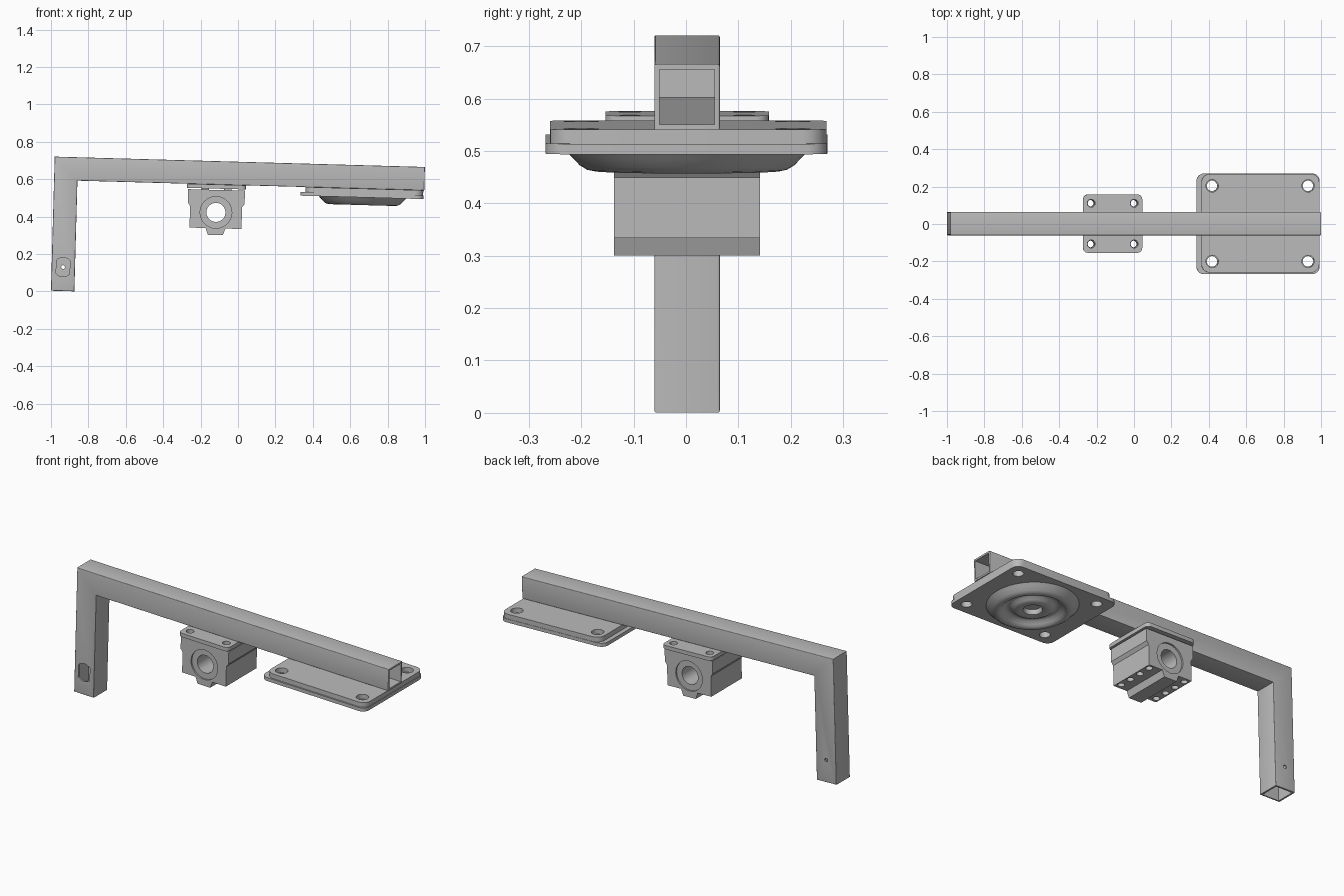
import bpy, bmesh, math
from mathutils import Matrix

cube = bpy.data.objects.get("Cube")
if cube:
    bpy.data.objects.remove(cube, do_unlink=True)

steel = bpy.data.materials.new("grey steel")
steel.use_nodes = True
GREY = (0.5, 0.5, 0.5, 1)
steel.diffuse_color = GREY
steel.node_tree.nodes["Principled BSDF"].inputs["Base Color"].default_value = GREY

# The whole assembly leans slightly, so parts are built square and tilted at the end
TILT = Matrix.Translation((-1, 0.002, 0.004)) @ Matrix.Rotation(math.radians(1.6), 4, 'Y')
parts = []


def circle(cx, cy, r, n=32):
    return [(cx + r * math.cos(math.tau * i / n), cy + r * math.sin(math.tau * i / n))
            for i in range(n)]


def rounded_rect(x0, x1, y0, y1, r, n=6):
    pts = []
    corners = [(x1 - r, y1 - r), (x0 + r, y1 - r), (x0 + r, y0 + r), (x1 - r, y0 + r)]
    for k, (cx, cy) in enumerate(corners):
        for i in range(n + 1):
            a = math.pi / 2 * (k + i / n)
            pts.append((cx + r * math.cos(a), cy + r * math.sin(a)))
    return pts


def make_object(name, bm):
    bmesh.ops.recalc_face_normals(bm, faces=bm.faces)
    mesh = bpy.data.meshes.new(name)
    bm.to_mesh(mesh)
    bm.free()
    obj = bpy.data.objects.new(name, mesh)
    bpy.context.collection.objects.link(obj)
    mesh.materials.append(steel)
    return obj


def prism(name, pts, lo, hi, axis='Z', round_edges=0):
    """Extrude a closed outline along Y (outline in x, z) or Z (outline in x, y)."""
    bm = bmesh.new()
    place = (lambda a, b, t: (a, t, b)) if axis == 'Y' else (lambda a, b, t: (a, b, t))
    low = [bm.verts.new(place(a, b, lo)) for a, b in pts]
    high = [bm.verts.new(place(a, b, hi)) for a, b in pts]
    caps = [bm.faces.new(low), bm.faces.new(high)]
    for i in range(len(pts)):
        j = (i + 1) % len(pts)
        bm.faces.new((low[i], low[j], high[j], high[i]))
    bmesh.ops.recalc_face_normals(bm, faces=bm.faces)
    if round_edges:
        rims = [e for f in caps for e in f.edges]
        bmesh.ops.bevel(bm, geom=rims, offset=round_edges, segments=3,
                        profile=0.5, affect='EDGES')
    return make_object(name, bm)


def cut(obj, cutters):
    for c in cutters:
        mod = obj.modifiers.new("cut", 'BOOLEAN')
        mod.operation, mod.solver, mod.object = 'DIFFERENCE', 'EXACT', c
        bpy.context.view_layer.objects.active = obj
        bpy.ops.object.modifier_apply(modifier=mod.name)
        bpy.data.objects.remove(c, do_unlink=True)


def drill(obj, centres, r, lo, hi, axis='Z'):
    cut(obj, [prism("drill", circle(x, y, r, 24), lo, hi, axis) for x, y in centres])


def finish(obj):
    parts.append(obj)


# Hollow square-tube frame: beam and leg in one
LEN, TOP, W, WALL, HALF = 1.98, 0.717, 0.125, 0.01, 0.0625
UNDER = TOP - W
outer = [(0, 0), (W, 0), (W, UNDER), (LEN, UNDER), (LEN, TOP), (0, TOP)]
far = LEN + 0.1
inner = [(WALL, -0.1), (W - WALL, -0.1), (W - WALL, UNDER + WALL), (far, UNDER + WALL),
         (far, TOP - WALL), (WALL, TOP - WALL)]
frame = prism("tube_frame", outer, -HALF, HALF, 'Y', 0.004)
cut(frame, [prism("bore", inner, WALL - HALF, HALF - WALL, 'Y')])
# Access opening in the front wall, small screw hole in the back wall
SX, SZ = 0.061, 0.128
slot = [(SX + max(-0.04, min(0.04, x)), SZ + z) for x, z in circle(0, 0, 0.051)
        if abs(x) < 0.042]
cut(frame, [prism("slot", slot, -0.1, 0, 'Y')])
drill(frame, [(SX, SZ)], 0.01, 0, 0.1, 'Y')
finish(frame)

# Bearing mounting plate under the beam
BX = 0.87
cap_holes = [(BX + sx * 0.115, sy * 0.109) for sx in (-1, 1) for sy in (-1, 1)]
cap = prism("bearing_plate", rounded_rect(BX - 0.158, BX + 0.158, -0.156, 0.156, 0.025),
            UNDER - 0.022, UNDER)
drill(cap, cap_holes, 0.021, 0.5, 0.7)
finish(cap)

# Bearing housing: stepped sides and a trapezoid foot, mirrored about its centre
half = [(0.152, 0.563), (0.152, 0.492), (0.139, 0.474), (0.139, 0.358),
        (0.053, 0.358), (0.04, 0.322)]
outline = [(BX + x, z) for x, z in half] + [(BX - x, z) for x, z in reversed(half)]
block = prism("bearing_housing", outline, -0.139, 0.139, 'Y')
BZ = 0.443
drill(block, [(BX, BZ)], 0.085, -0.2, 0.2, 'Y')
drill(block, [(BX + sx * 0.115, y) for sx in (-1, 1) for y in (-0.109, -0.037, 0.037, 0.109)],
      0.018, 0.3, 0.6)
finish(block)

# Spacers between housing and plate
for side, sx in (("right", -1), ("left", 1)):
    x = BX + sx * 0.06
    finish(prism("spacer_" + side, rounded_rect(x - 0.02, x + 0.02, -0.13, 0.13, 0.005),
                 0.562, 0.57))

# Bearing sleeve, slightly recessed
sleeve = prism("bearing_sleeve", circle(BX, BZ, 0.086, 48), -0.13, 0.13, 'Y')
drill(sleeve, [(BX, BZ)], 0.051, -0.2, 0.2, 'Y')
finish(sleeve)

# Swivel plates under the free end of the beam
plate_holes = [(x, y) for x in (1.402, 1.915) for y in (-0.202, 0.202)]
MID = UNDER - 0.027
LOW = MID - 0.02
upper = prism("upper_plate", rounded_rect(1.345, 1.975, -0.262, 0.266, 0.045), MID, UNDER)
drill(upper, plate_holes, 0.033, 0.5, 0.7)
finish(upper)
CX = 1.651
lower = prism("lower_plate", rounded_rect(1.319, 1.978, -0.27, 0.268, 0.04), LOW, MID)
drill(lower, plate_holes, 0.028, 0.5, 0.7)
finish(lower)

# Pressed swivel dish: ridge, valley, inner ring and centre hole (radius, depth)
dish = [(0.236, -0.002), (0.222, 0.012), (0.205, 0.03), (0.192, 0.038), (0.178, 0.041),
        (0.166, 0.038), (0.155, 0.028), (0.14, 0.014), (0.125, 0.01), (0.112, 0.014),
        (0.1, 0.026), (0.085, 0.033), (0.065, 0.034), (0.05, 0.03), (0.045, 0.022),
        (0.045, 0.004), (0, 0.004)]
bm = bmesh.new()
ring = [bm.verts.new((r, 0, -d)) for r, d in dish]
edges = [bm.edges.new(pair) for pair in zip(ring, ring[1:])]
bmesh.ops.spin(bm, geom=ring + edges, cent=(0, 0, 0), axis=(0, 0, 1),
               angle=math.tau, steps=56)
bmesh.ops.remove_doubles(bm, verts=bm.verts, dist=0.0001)
bmesh.ops.translate(bm, verts=bm.verts, vec=(CX, 0, LOW))
swivel = make_object("swivel_dish", bm)
if min(swivel.data.polygons, key=lambda p: p.center.z).normal.z > 0:
    swivel.data.flip_normals()
finish(swivel)

# Tilt everything into place and shade
bpy.ops.object.select_all(action='DESELECT')
for obj in parts:
    obj.data.transform(TILT)
    obj.select_set(True)
bpy.context.view_layer.objects.active = parts[0]
bpy.ops.object.shade_smooth_by_angle(angle=math.radians(35))
